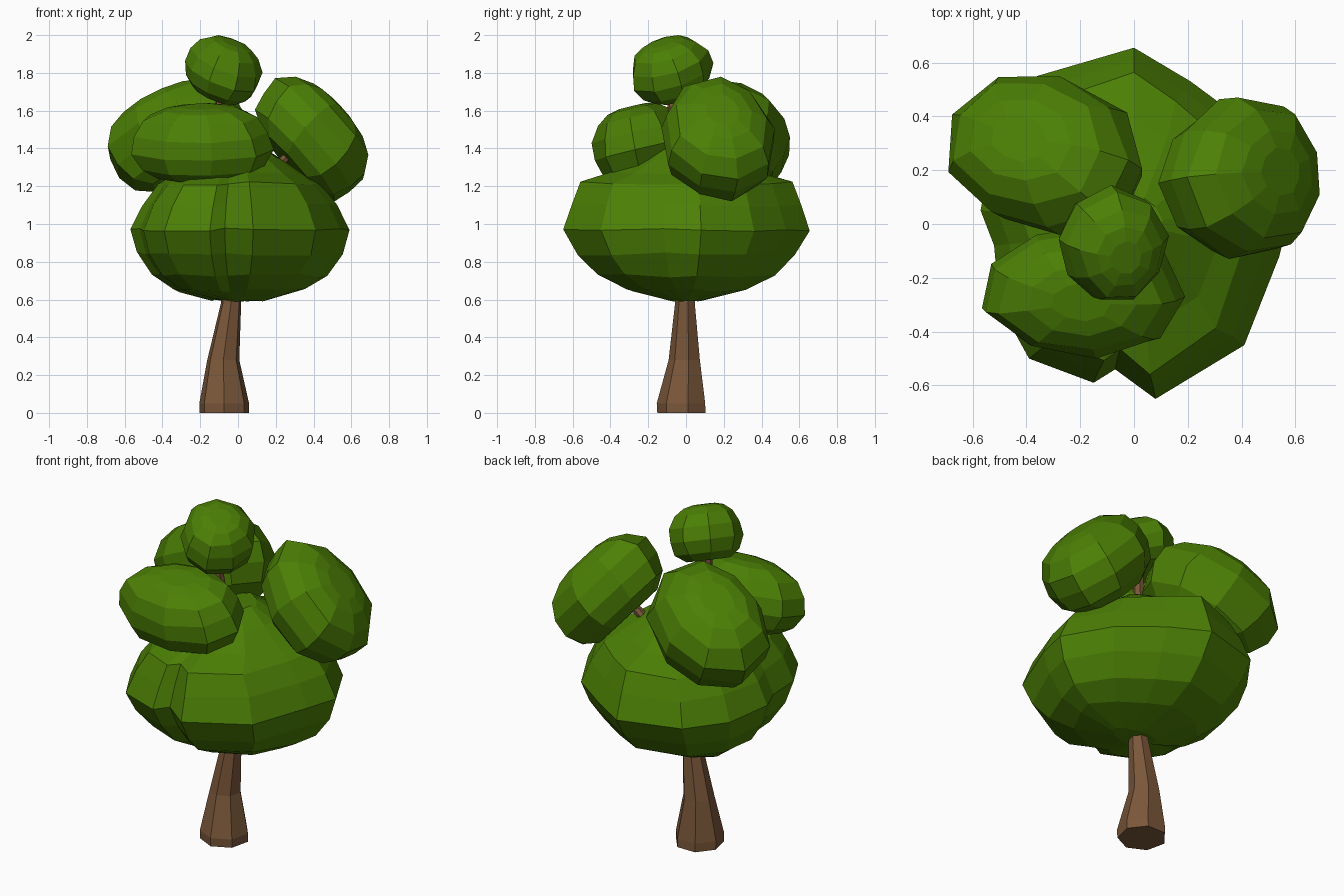
import bpy, bmesh, math, random
from mathutils import Vector, Matrix

if "Cube" in bpy.data.objects:
    bpy.data.objects.remove(bpy.data.objects["Cube"])


def material(name, rgb):
    m = bpy.data.materials.new(name)
    m.diffuse_color = (*rgb, 1)
    m.use_nodes = True
    m.node_tree.nodes["Principled BSDF"].inputs["Base Color"].default_value = m.diffuse_color
    return m


LEAF = material("leaf green", (0.072, 0.215, 0.0015))
BARK = material("bark brown", (0.195, 0.095, 0.042))


def loft(name, rings, mat):
    """Skin a stack of equal-sized point rings and close both ends."""
    bm = bmesh.new()
    vs = [[bm.verts.new(p) for p in r] for r in rings]
    n = len(vs[0])
    for a, b in zip(vs, vs[1:]):
        for i in range(n):
            j = (i + 1) % n
            bm.faces.new((a[i], a[j], b[j], b[i]))
    bm.faces.new(vs[0][::-1])
    bm.faces.new(vs[-1])
    bmesh.ops.recalc_face_normals(bm, faces=bm.faces)
    me = bpy.data.meshes.new(name)
    bm.to_mesh(me)
    bm.free()
    me.materials.append(mat)
    ob = bpy.data.objects.new(name, me)
    bpy.context.collection.objects.link(ob)
    return ob


def fit(rings, lo, hi):
    """Stretch the rings to fill a bounding box."""
    pts = [p for r in rings for p in r]
    for k in range(3):
        a, b = min(p[k] for p in pts), max(p[k] for p in pts)
        for p in pts:
            p[k] = lo[k] + (p[k] - a) / (b - a) * (hi[k] - lo[k])


DOME = ((-1, .62), (-.72, .88), (-.25, 1), (.25, .97), (.68, .8), (.92, .54), (1, .3))


def clump(name, lo, hi, radii, azimuth, tilt, seed, sides=9):
    """Boxy faceted dome, tipped down by tilt towards azimuth (degrees)."""
    rnd = random.Random(seed)
    rot = (Matrix.Rotation(math.radians(azimuth), 3, 'Z')
           @ Matrix.Rotation(math.radians(tilt), 3, 'Y'))
    lump = [rnd.uniform(0.94, 1.07) for _ in range(sides)]
    rings = []
    for h, s in DOME:
        ring = []
        for i in range(sides):
            a = 2 * math.pi * (i + 0.3) / sides
            f = s * lump[i] * rnd.uniform(0.96, 1.04)
            ring.append(rot @ Vector((radii[0] * f * math.cos(a),
                                      radii[1] * f * math.sin(a), radii[2] * h)))
        rings.append(ring)
    fit(rings, lo, hi)
    return loft(name, rings, LEAF)


def limb(name, path, sides=7):
    """Tapered trunk or branch through (x, y, z, radius) points."""
    rings = []
    for x, y, z, r in path:
        rings.append([Vector((x + r * math.cos(2 * math.pi * (i + .25) / sides),
                              y + r * math.sin(2 * math.pi * (i + .25) / sides), z))
                      for i in range(sides)])
    return loft(name, rings, BARK)


# Trunk and branches
limb("trunk", [(-.073, -.018, 0, .134), (-.073, -.02, .05, .135), (-.078, -.005, .28, .087),
               (-.037, -.003, .58, .055), (-.037, 0, .75, .05), (-.03, 0, 1.1, .045)])
limb("top_branch", [(-.03, 0, 1.05, .045), (-.07, -.04, 1.4, .035), (-.09, -.07, 1.65, .03),
                    (-.08, -.07, 1.8, .02)])
limb("right_branch", [(-.02, 0, 1.05, .045), (.15, .08, 1.25, .04), (.26, .11, 1.36, .033),
                      (.4, .16, 1.47, .02)])
limb("left_branch", [(-.03, 0, 1.05, .045), (-.2, .14, 1.25, .035), (-.33, .24, 1.4, .025)])

# Main foliage: plan outline with a cleft at the front, swept through a height profile
PLAN = [(.59, .08), (.54, -.12), (.41, -.45), (.08, -.65), (-.07, -.54), (-.15, -.59),
        (-.39, -.5), (-.5, -.3), (-.52, -.08), (-.57, .05), (-.52, .33), (-.36, .55),
        (0, .655), (.21, .53), (.44, .36)]
main = []
rnd = random.Random(4)
for z, sx, sy in ((.59, .24, .12), (.64, .6, .48), (.72, .8, .72), (.84, .94, .88),
                  (.97, 1, 1), (1.1, .89, .93), (1.22, .74, .86), (1.28, .58, .6),
                  (1.36, .38, .38), (1.43, .18, .18)):
    main.append([Vector((x * sx, y * sy, z + rnd.uniform(-.01, .01))) for x, y in PLAN])
fit(main, (-.57, -.65, .59), (.59, .655, 1.43))
loft("main_foliage", main, LEAF)

# Upper foliage clumps
clump("right_foliage", (.09, -.13, 1.12), (.69, .47, 1.78), (.37, .31, .2), 10, 46, 1)
clump("left_foliage", (-.69, -.04, 1.17), (.03, .55, 1.76), (.37, .31, .23), 143, 30, 2)
clump("front_foliage", (-.565, -.5, 1.22), (.19, .0, 1.64), (.27, .38, .18), 265, 12, 3)
clump("top_foliage", (-.28, -.28, 1.63), (.13, .145, 2.0), (.21, .21, .15), -40, 24, 5)
